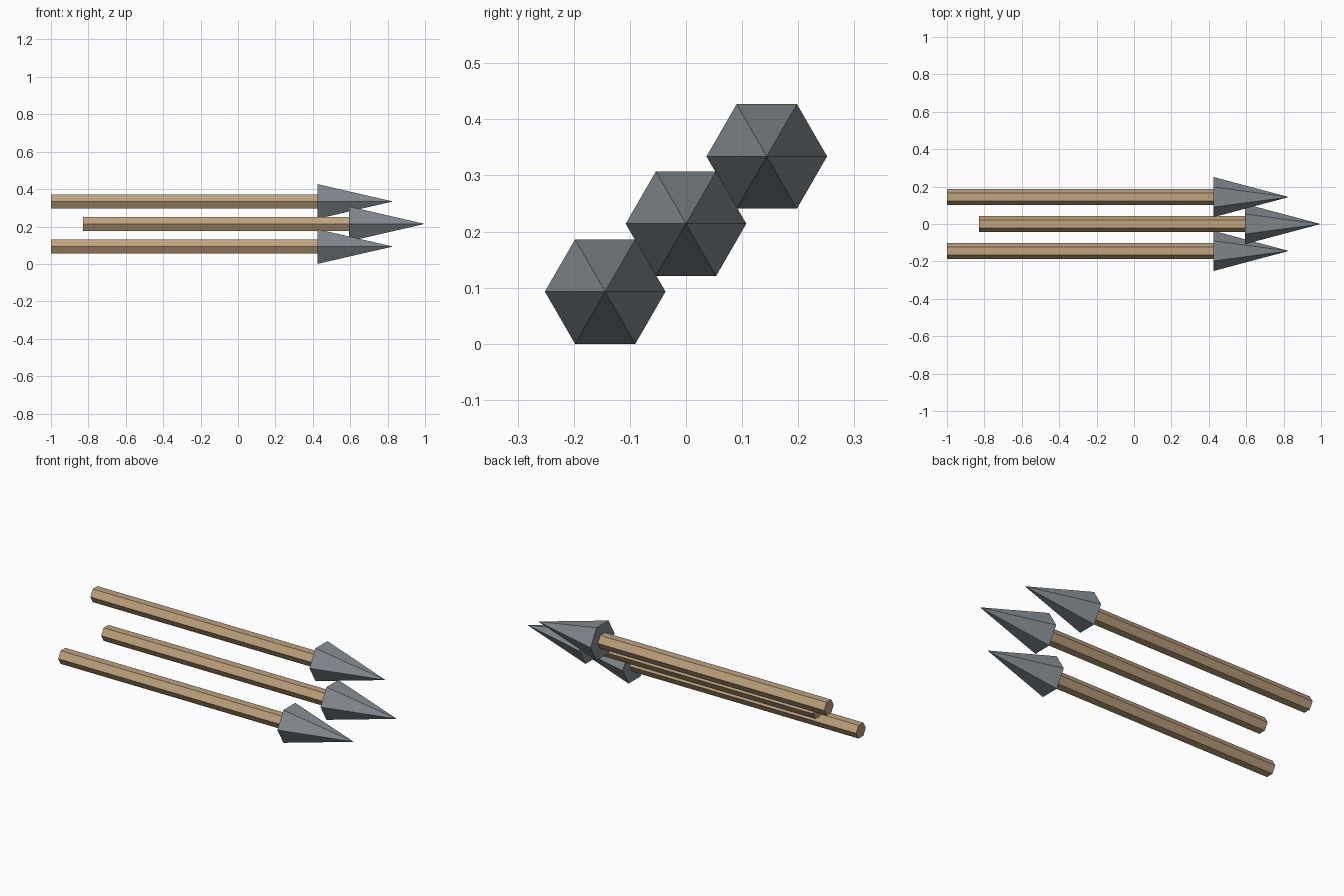
import bpy
import bmesh
from math import pi
from mathutils import Matrix

cube = bpy.data.objects.get("Cube")
if cube:
    bpy.data.objects.remove(cube, do_unlink=True)


def make_material(name, rgb):
    mat = bpy.data.materials.new(name)
    mat.use_nodes = True
    colour = (*rgb, 1.0)
    mat.diffuse_color = colour
    mat.node_tree.nodes["Principled BSDF"].inputs["Base Color"].default_value = colour
    return mat


WOOD = make_material("tan_wood", (0.52, 0.36, 0.21))
STEEL = make_material("grey_steel", (0.23, 0.26, 0.285))


def hex_part(name, mat, x0, x1, r0, r1, y, z):
    """Six-sided prism or cone lying along x, with corners pointing to +y and -y."""
    bm = bmesh.new()
    place = Matrix.Translation(((x0 + x1) / 2, y, z)) @ Matrix.Rotation(pi / 2, 4, "Y")
    bmesh.ops.create_cone(bm, cap_ends=True, cap_tris=False, segments=6,
                          radius1=r0, radius2=r1, depth=x1 - x0, matrix=place)
    bmesh.ops.remove_doubles(bm, verts=bm.verts, dist=0.0001)
    bmesh.ops.recalc_face_normals(bm, faces=bm.faces)
    mesh = bpy.data.meshes.new(name)
    bm.to_mesh(mesh)
    bm.free()
    mesh.materials.append(mat)
    obj = bpy.data.objects.new(name, mesh)
    bpy.context.collection.objects.link(obj)
    return obj


SHAFT_LENGTH, HEAD_LENGTH = 1.424, 0.404
SHAFT_RADIUS, HEAD_RADIUS = 0.043, 0.1075

# Three bolts stepping up from front to back, the middle one pushed forward
for label, tail, y, z in (("front", -1.0, -0.144, 0.093),
                          ("middle", -0.83, 0.0, 0.214),
                          ("back", -1.0, 0.144, 0.334)):
    neck = tail + SHAFT_LENGTH
    hex_part(label + "_shaft", WOOD, tail, neck, SHAFT_RADIUS, SHAFT_RADIUS, y, z)
    hex_part(label + "_head", STEEL, neck, neck + HEAD_LENGTH, HEAD_RADIUS, 0.0, y, z)
